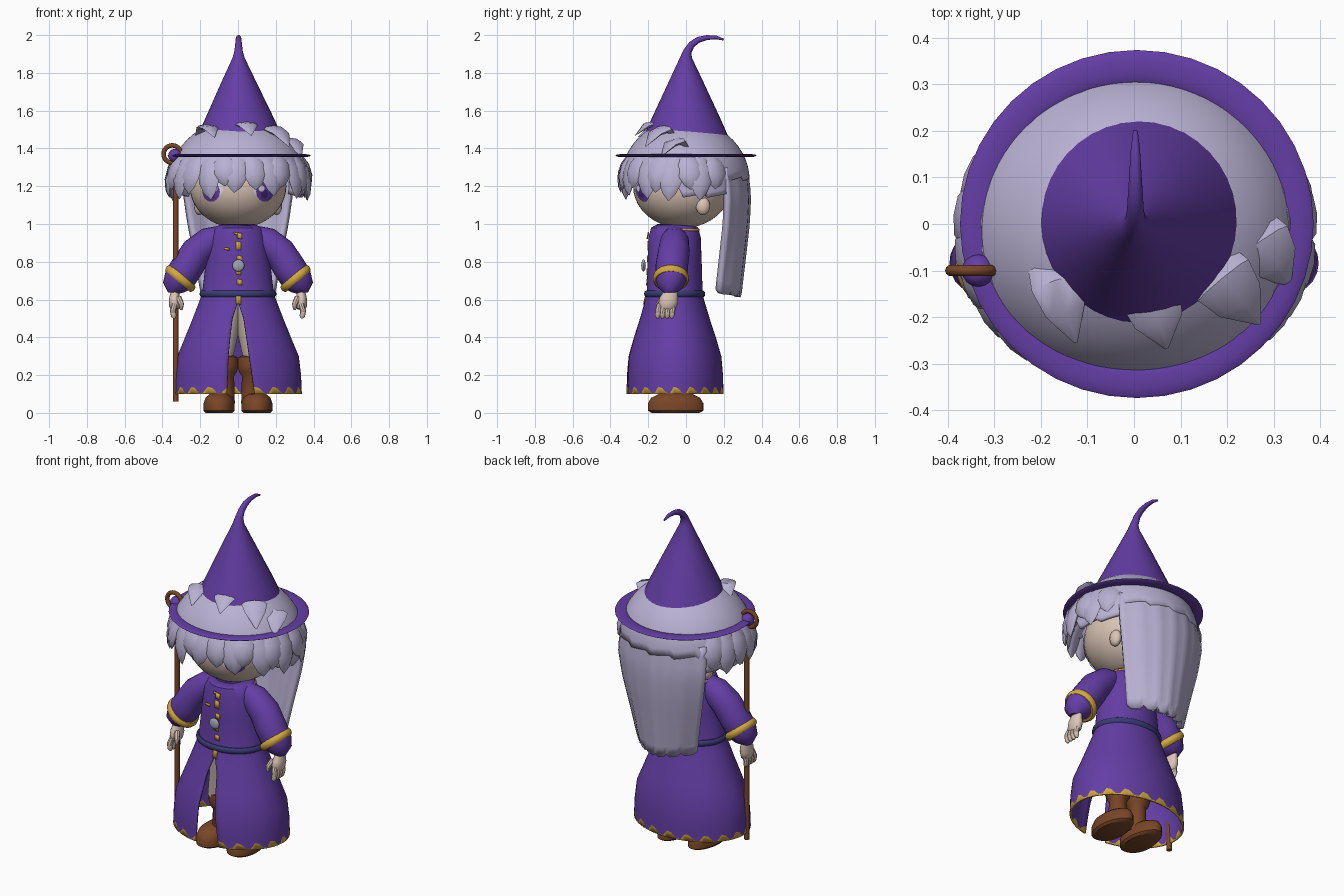
import bpy, bmesh, math, random
from math import sin, cos, pi, radians
from mathutils import Vector, Matrix

random.seed(4)
if "Cube" in bpy.data.objects:
    bpy.data.objects.remove(bpy.data.objects["Cube"])


def material(name, *srgb):
    m = bpy.data.materials.new(name)
    m.use_nodes = True
    col = [c ** 2.2 for c in srgb] + [1]
    m.diffuse_color = col
    m.node_tree.nodes["Principled BSDF"].inputs["Base Color"].default_value = col
    return m


PURPLE = material("purple cloth", .39, .25, .64)
HAIR = material("lilac hair", .72, .69, .82)
SKIN = material("pale skin", .86, .77, .71)
BEIGE = material("beige cloth", .76, .7, .64)
BROWN = material("brown leather", .47, .28, .17)
GOLD = material("gold trim", .82, .65, .26)
NAVY = material("navy belt", .24, .24, .46)
GREY = material("grey brooch", .64, .64, .7)
DARK = material("dark purple eye", .28, .17, .5)
WHITE = material("white glint", .9, .9, .92)


def finish(name, bm, *mats, thick=0, angle=40):
    bmesh.ops.remove_doubles(bm, verts=bm.verts, dist=.0005)
    bmesh.ops.recalc_face_normals(bm, faces=bm.faces)
    me = bpy.data.meshes.new(name)
    bm.to_mesh(me)
    bm.free()
    for m in mats:
        me.materials.append(m)
    ob = bpy.data.objects.new(name, me)
    bpy.context.collection.objects.link(ob)
    if thick:
        mod = ob.modifiers.new("thickness", "SOLIDIFY")
        mod.thickness, mod.offset = thick, -1
    bpy.ops.object.select_all(action="DESELECT")
    ob.select_set(True)
    bpy.context.view_layer.objects.active = ob
    bpy.ops.object.shade_smooth_by_angle(angle=radians(angle))
    return ob


def grid(rows, closed=False, bm=None, last_mat=0):
    """Skin a list of rows of points with quads."""
    bm = bm or bmesh.new()
    vs = [[bm.verts.new(p) for p in r] for r in rows]
    n = len(vs[0])
    for i in range(len(vs) - 1):
        for j in range(n if closed else n - 1):
            k = (j + 1) % n
            f = bm.faces.new((vs[i][j], vs[i][k], vs[i + 1][k], vs[i + 1][j]))
            f.material_index = last_mat if i == len(vs) - 2 else 0
    return bm, vs


def tube(name, mat, pts, radii, ref=(0, 1, 0), flat=1, sides=14, bm=None):
    """Tapered tube along a path; flat squashes it across ref."""
    pts = [Vector(p) for p in pts]
    rows = []
    for i, p in enumerate(pts):
        d = (pts[min(i + 1, len(pts) - 1)] - pts[max(i - 1, 0)]).normalized()
        u = Vector(ref)
        u = (u - d * u.dot(d)).normalized()
        v = d.cross(u) * flat
        angs = [2 * pi * k / sides for k in range(sides)]
        rows.append([p + (u * cos(a) + v * sin(a)) * radii[i] for a in angs])
    joined = bm is not None
    bm, vs = grid(rows, True, bm)
    bm.faces.new(vs[0])
    bm.faces.new(vs[-1])
    return bm if joined else finish(name, bm, mat)


def ball(name, mat, loc, scale, segs=28):
    bm = bmesh.new()
    m = Matrix.Translation(loc) @ Matrix.Diagonal((*scale, 1))
    bmesh.ops.create_uvsphere(bm, u_segments=segs, v_segments=segs // 2, radius=1, matrix=m)
    return finish(name, bm, mat)


def ring(name, mat, loc, rx, ry, minor, normal=(0, 0, 1), arc=1, tall=1):
    q = Vector(normal).to_track_quat("Z", "Y")
    rows = []
    for i in range(41):
        a = 2 * pi * arc * i / 40
        rows.append([Vector(loc) + q @ Vector(((rx + minor * cos(b)) * cos(a), (ry + minor * cos(b)) * sin(a),
                     minor * tall * sin(b))) for b in [pi * k / 5 for k in range(10)]])
    bm, vs = grid([r + r[:1] for r in rows])
    if arc < 1:
        bm.faces.new(vs[0][:-1])
        bm.faces.new(vs[-1][:-1])
    return finish(name, bm, mat)


def lerp(table, z):
    """Interpolate a descending table of (z, values...)."""
    for a, b in zip(table, table[1:]):
        if z >= b[0]:
            t = (a[0] - z) / (a[0] - b[0])
            return [p + (q - p) * t for p, q in zip(a[1:], b[1:])]
    return table[-1][1:]


# Robe: oval profile (z, half width, half depth, left slit x, right slit x)
ROBE = [(1.0, .09, .09, 0, 0), (.98, .125, .125, 0, 0), (.93, .15, .138, 0, 0), (.8, .17, .143, 0, 0),
        (.63, .19, .148, 0, 0), (.59, .205, .158, 0, 0), (.5, .24, .185, .03, .03), (.4, .28, .218, .045, .042),
        (.3, .322, .247, .06, .052), (.2, .334, .256, .075, .055), (.1, .338, .259, .09, .06)]
CY = -.06
COLS = 72


def robe_row(levels):
    row = []
    for j in range(COLS + 1):
        z = levels[j % len(levels)]
        rx, ry, left, right = lerp(ROBE, z)
        a0, a1 = left / rx, 2 * pi - right / rx
        a = -pi / 2 + a0 + (a1 - a0) * j / COLS
        row.append((rx * cos(a), CY + ry * sin(a), z))
    return row


heights = [[r[0]] for r in ROBE[:-1]] + [[.16], [.138, .132, .106, .106], [.1]]
finish("robe", grid([robe_row(h) for h in heights], last_mat=1)[0], PURPLE, GOLD, thick=.01)
ring("belt", NAVY, (0, CY, .63), .19, .148, .014, tall=1.3)
ring("collar", GOLD, (0, CY, .968), .126, .126, .007, arc=-.5)

# Gold front trim, broken into short offset plates
bm = bmesh.new()
for i, (z0, z1) in enumerate(((.575, .64), (.675, .705), (.73, .76), (.8, .83), (.86, .905), (.92, .95))):
    dx = (.004, .01)[i % 2]
    rows = []
    for z in (z0, z1):
        y = CY - lerp(ROBE, z)[1] - .004
        rows.append([(dx - .014, y, z + .004), (dx + .012, y, z)])
    grid(rows, bm=bm)
for x, z in ((-.06, .865), (-.005, .945)):
    y = CY - lerp(ROBE, z)[1] - .002
    grid([[(x - .015, y, z), (x + .015, y, z - .006)], [(x - .015, y, z + .012), (x + .015, y, z + .008)]], bm=bm)
finish("front_trim", bm, GOLD, thick=.006)
ball("brooch", GREY, (.002, -.225, .78), (.032, .012, .032), 20)

# Limbs, mirrored left and right
for side, s in (("left", 1), ("right", -1)):
    tube(side + "_sleeve", PURPLE,
         [(s * x, y, z) for x, y, z in ((.08, -.06, .94), (.15, -.06, .91), (.22, -.065, .85), (.265, -.075, .78),
                                        (.31, -.08, .71), (.338, -.085, .665), (.342, -.085, .635))],
         [.055, .076, .084, .086, .085, .064, .03], sides=20)
    ring(side + "_cuff", GOLD, (s * .305, -.08, .712), .08, .08, .016, (s * .65, 0, -.76), tall=1.4)
    tube(side + "_palm", SKIN, [(s * .335, y, z) for y, z in ((-.075, .68), (-.08, .64), (-.09, .6), (-.1, .565),
                                                             (-.102, .55))],
         [.028, .036, .05, .048, .035], flat=.62)
    bm = bmesh.new()
    for k in range(4):
        y = -.14 + k * .025
        tube("", SKIN, [(s * .335, y, .575), (s * .345, y - .008, .54), (s * .34, y - .01, .512),
                        (s * .337, y - .01, .5)], [.014, .016, .014, .006], sides=8, bm=bm)
    tube("", SKIN, [(s * .315, -.12, .61), (s * .3, -.145, .575), (s * .3, -.15, .545)],
         [.016, .015, .007], sides=8, bm=bm)
    finish(side + "_fingers", bm, SKIN)
    tube(side + "_trouser_leg", BEIGE, [(s * .05, -.06, .6), (s * .064, -.06, .42), (s * .088, -.06, .27)],
         [.085, .066, .057])
    tube(side + "_boot_shaft", BROWN,
         [(s * .068, -.055, z) for z in (.305, .295, .25, .215, .195, .05)],
         [.045, .066, .072, .062, .048, .052], sides=18)
    # Shoe: rounded tread with a tapered upper
    rows = []
    for z, k in ((0, .86), (.012, 1), (.05, 1), (.08, .88), (.1, .6), (.105, .2)):
        rows.append([(s * .1 + .082 * k * cos(a) * (1 - .12 * sin(a)), -.055 + .147 * k * sin(a), z)
                     for a in [2 * pi * j / 24 for j in range(24)]])
    bm, vs = grid(rows, True)
    bm.faces.new(vs[0])
    bm.faces.new(vs[-1])
    finish(side + "_shoe", bm, BROWN)
    ball(side + "_ear", SKIN, (s * .205, .09, 1.095), (.028, .038, .048), 16)

# Head and eyes
HC, HR = Vector((0, -.02, 1.2)), Vector((.256, .26, .222))
ball("head", SKIN, HC, HR, 40)


def face_plate(name, mat, cx, cz, rx, rz, lift):
    """Thin oval laid over the front of the head."""
    rows = []
    for k in (.02, .5, 1):
        row = []
        for j in range(20):
            a = 2 * pi * j / 20
            x, z = cx + rx * k * cos(a), cz + rz * k * sin(a)
            d = 1 - (x / HR.x) ** 2 - ((z - HC.z) / HR.z) ** 2
            row.append((x, HC.y - HR.y * math.sqrt(max(d, 0)) - lift, z))
        rows.append(row)
    finish(name, grid(rows, True)[0], mat)


for side, s in (("left", 1), ("right", -1)):
    face_plate(side + "_eye_white", WHITE, s * .125, 1.185, .045, .045, .003)
    face_plate(side + "_iris", PURPLE, s * .142, 1.17, .046, .052, .005)
    face_plate(side + "_pupil", DARK, s * .14, 1.16, .018, .025, .007)
    face_plate(side + "_glint", WHITE, s * .125, 1.188, .016, .016, .009)
    face_plate(side + "_lash", PURPLE, s * .14, 1.228, .058, .01, .006)

# Hair cap: dome over the crown, cut short in front and dropping lower at the sides
CAP = Vector((.003, -.015, 1.23))
rows = []
for i in range(17):
    row = []
    for j in range(80):
        a = 2 * pi * j / 80
        rim = 1.14 + .16 * max(0, -sin(a)) ** .6 + .02 * (j % 5) / 4 + (.09 if sin(a) > .65 else 0)
        sweep = math.acos(max(0, rim - CAP.z) / .325)
        p = min(i / 13, 1) * sweep
        z = CAP.z + .325 * cos(p) + min(0, rim - CAP.z) * max(0, i - 13) / 3
        r = max(sin(p), .01)
        depth = .352 if sin(a) > 0 else .352 + .022 * sin(a)
        row.append((CAP.x + .366 * r * cos(a), CAP.y + depth * r * sin(a), z))
    rows.append(row)
finish("hair_cap", grid(rows, True)[0], HAIR, thick=.02, angle=60)

# Fringe and side locks, emerging under the brim and pointed at the tip
bm = bmesh.new()
for i in range(19):
    a = radians(-212 + i * 13.5)
    tip = 1.175 + random.uniform(-.02, .02) + (.02, -.02)[i % 2] - .03 * abs(cos(a))
    ref = (-sin(a), cos(a), 0)
    lean = random.uniform(-.09, .09)
    path = []
    for t, k in ((0, .86), (.3, .955), (.6, 1.0), (.85, 1.01), (1, 1.0)):
        b = a + lean * t
        path.append((CAP.x + .374 * k * cos(b), CAP.y + .33 * k * sin(b), 1.365 + (tip - 1.365) * t))
    tube("", HAIR, path, [.04, .06, .06, .036, .003], ref, .32, 8, bm)
finish("hair_locks", bm, HAIR, angle=50)

# Tufts lying over the front of the hat, rooted inside the crown
bm = bmesh.new()
for p, q, w in (((-.19, -.06, 1.44), (-.125, -.255, 1.46), .055), ((.02, -.1, 1.46), (.07, -.268, 1.47), .066),
                ((.15, -.07, 1.45), (.27, -.215, 1.41), .07), ((.24, .0, 1.38), (.335, -.13, 1.36), .07)):
    p, q = Vector(p), Vector(q)
    path = [p, p.lerp(q, .35) + Vector((0, 0, .065)), p.lerp(q, .65) + Vector((0, 0, .055)), q]
    tube("", HAIR, path, [w * .8, w, w * .8, .004], (q - p).cross(Vector((0, 0, 1))), .3, 8, bm)
finish("hat_tufts", bm, HAIR, angle=50)

# Long hair down the back with a ragged end
BACK = [(1.3, .28, .325), (1.15, .29, .342), (1.0, .268, .335), (.8, .228, .312), (.6, .192, .288)]
rows = []
for i in range(13):
    row = []
    for j in range(25):
        s = j / 12 - 1
        z = 1.3 - i / 12 * (.69 - .02 * (j % 4 == 0) - .02 * abs(s))
        w, y = lerp(BACK, z)
        row.append((w * s, y - .12 * s * s + .003 * cos(j * pi / 2), z))
    rows.append(row)
finish("back_hair", grid(rows)[0], HAIR, thick=.03, angle=50)

# Hat: cone with a curled tip, and a separate floating brim
tube("hat_cone", PURPLE,
     [(.008, 0, 1.42), (.008, 0, 1.55), (.004, 0, 1.75), (.003, 0, 1.88), (.003, .008, 1.915), (.003, .03, 1.95),
      (.003, .065, 1.975), (.003, .11, 1.987), (.003, .16, 1.988), (.003, .2, 1.976)],
     [.243, .186, .093, .032, .022, .018, .016, .013, .01, .005], (1, 0, 0), sides=40)
ring("hat_brim", PURPLE, (.006, 0, 1.362), .344, .338, .036, tall=.22)

# Staff with an open ring around an orb
tube("staff", BROWN, [(-.33, -.1, .06), (-.33, -.1, 1.34)], [.015, .015], sides=12)
ring("staff_ring", BROWN, (-.348, -.1, 1.37), .046, .046, .012, (0, -1, 0), arc=.9)
ball("staff_orb", PURPLE, (-.334, -.1, 1.362), (.036, .036, .036), 16)
